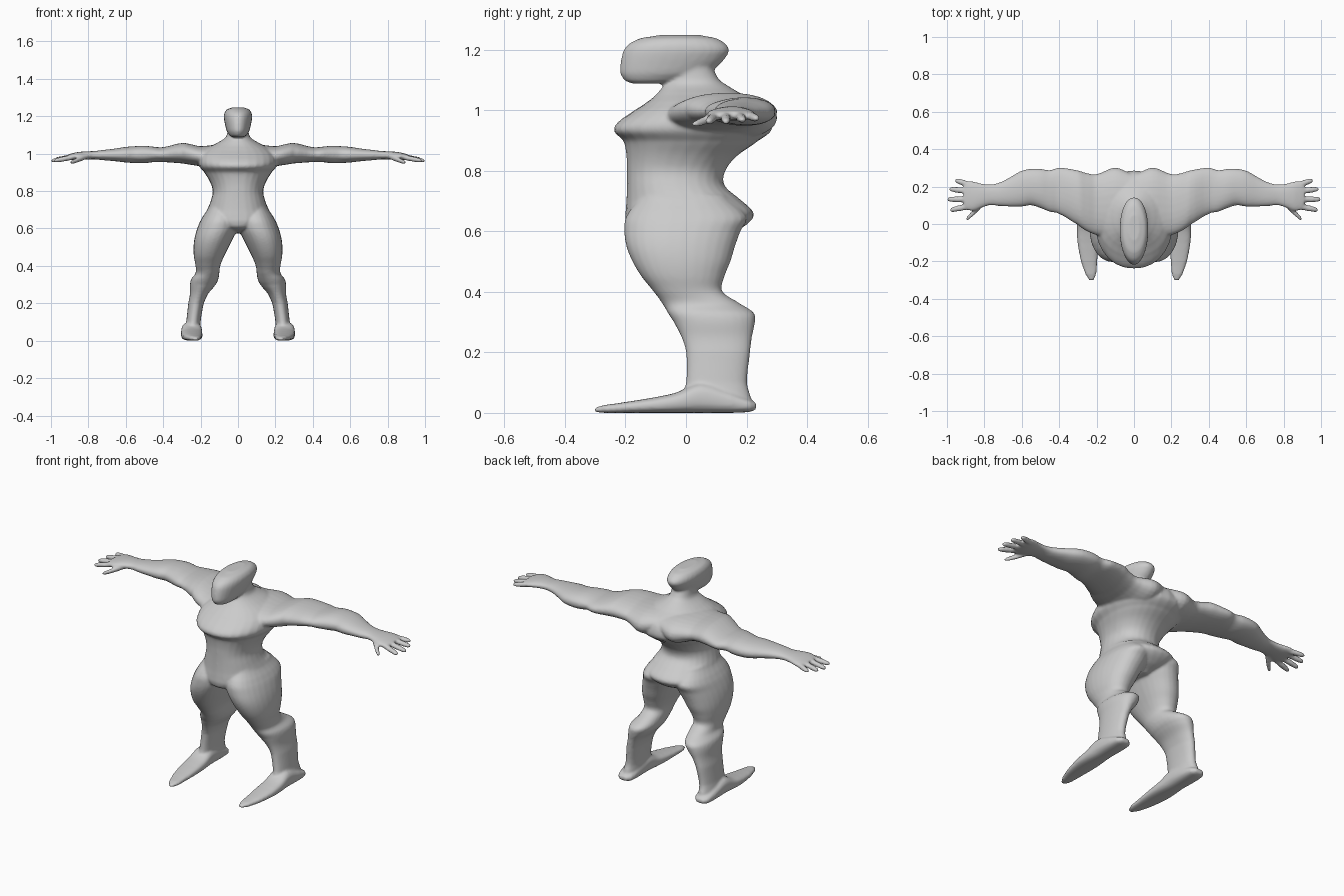
import bpy, bmesh, math

STEPS, SIDES = 4, 28


def spline(rows):
    """Resample cross-section rows with a Catmull-Rom curve."""
    out = []
    for i in range(len(rows) - 1):
        a, b = rows[i], rows[i + 1]
        p = rows[max(i - 1, 0)]
        q = rows[min(i + 2, len(rows) - 1)]
        for s in range(STEPS):
            t = s / STEPS
            row = [0.5 * (2 * v1 + (v2 - v0) * t + (2 * v0 - 5 * v1 + 4 * v2 - v3) * t * t
                          + (3 * v1 - v0 - 3 * v2 + v3) * t ** 3)
                   for v0, v1, v2, v3 in zip(p, a, b, q)]
            row[0] = a[0] + (b[0] - a[0]) * t
            out.append(row)
    return out + [list(rows[-1])]


def loft(bm, axis, rows, side=1, power=2.2):
    """Closed skin through rows of (position, low_u, high_u, low_v, high_v)."""
    u, v = [i for i in range(3) if i != axis]
    rings = []
    for t, u0, u1, v0, v1 in spline(rows):
        ring = []
        for k in range(SIDES):
            a = 2 * math.pi * k / SIDES
            c, s = math.cos(a), math.sin(a)
            co = [0, 0, 0]
            co[axis] = t
            co[u] = (u0 + u1) / 2 + (u1 - u0) / 2 * math.copysign(abs(c) ** (2 / power), c)
            co[v] = (v0 + v1) / 2 + (v1 - v0) / 2 * math.copysign(abs(s) ** (2 / power), s)
            co[0] *= side
            ring.append(bm.verts.new(co))
        rings.append(ring)
    for r0, r1 in zip(rings, rings[1:]):
        for k in range(SIDES):
            n = (k + 1) % SIDES
            bm.faces.new((r0[k], r0[n], r1[n], r1[k]))
    bm.faces.new(rings[0][::-1])
    bm.faces.new(rings[-1])


def centred(rows):
    return [(z, -w, w, f, b) for z, w, f, b in rows]


# Height, half width, front, back
torso = centred([
    (.575, .03, -.08, .10), (.60, .10, -.18, .165), (.63, .165, -.20, .21),
    (.66, .185, -.20, .224), (.70, .165, -.197, .185), (.75, .145, -.195, .128),
    (.80, .135, -.195, .13), (.85, .15, -.197, .17), (.90, .18, -.207, .24),
    (.93, .205, -.238, .28), (.96, .21, -.225, .285), (1.0, .20, -.17, .27),
    (1.03, .165, -.125, .235), (1.05, .125, -.10, .19), (1.08, .075, -.075, .14),
    (1.10, .06, -.06, .11), (1.14, .055, -.05, .09)])
head = centred([
    (1.088, .03, -.18, -.05), (1.097, .045, -.202, .0), (1.12, .06, -.217, .07),
    (1.15, .068, -.217, .11), (1.18, .074, -.212, .135), (1.20, .076, -.205, .143),
    (1.22, .072, -.187, .13), (1.238, .058, -.15, .10), (1.248, .03, -.09, .05)])
# Height, inner, outer, front, back
leg = [
    (.02, .20, .295, -.02, .225), (.05, .20, .288, -.015, .215), (.10, .20, .277, .0, .202),
    (.20, .183, .266, .0, .212), (.25, .16, .257, -.015, .218), (.30, .12, .257, -.04, .228),
    (.33, .105, .25, -.06, .225), (.36, .10, .227, -.078, .18), (.40, .095, .227, -.107, .12),
    (.45, .075, .236, -.147, .127), (.50, .05, .238, -.177, .147), (.55, .025, .232, -.197, .162),
    (.60, .002, .218, -.204, .18), (.65, .0, .196, -.197, .20), (.72, .02, .155, -.15, .13)]
# Depth, inner, outer, sole, instep
foot = [
    (-.302, .215, .24, .003, .018), (-.27, .202, .26, .0, .026), (-.20, .196, .284, .0, .036),
    (-.10, .19, .302, .0, .052), (-.03, .19, .305, .0, .068), (.05, .193, .303, .0, .10),
    (.15, .197, .30, .0, .07), (.21, .205, .292, .003, .045), (.232, .225, .275, .01, .035)]
# Sideways position, front, back, underside, top
arm = [
    (.0, -.08, .265, .93, 1.05), (.10, -.08, .302, .90, 1.05), (.20, -.06, .267, .93, 1.04),
    (.25, -.04, .272, .94, 1.05), (.30, -.005, .287, .948, 1.057), (.40, .053, .302, .955, 1.035),
    (.45, .065, .288, .955, 1.037), (.50, .085, .295, .949, 1.042), (.55, .10, .295, .95, 1.04),
    (.60, .093, .285, .953, 1.036), (.66, .093, .252, .96, 1.027), (.72, .096, .222, .965, 1.02),
    (.77, .10, .212, .97, 1.014), (.82, .085, .217, .968, 1.012), (.86, .07, .228, .966, 1.008),
    (.895, .075, .228, .968, 1.0), (.91, .09, .21, .975, .995)]
# Root x, y, z then tip x, y, z
digits = [
    (.86, .205, .985, .957, .233, .972), (.86, .172, .987, .988, .187, .967),
    (.86, .132, .987, 1.0, .132, .962), (.86, .098, .985, .985, .075, .962),
    (.80, .115, .987, .898, .025, .952)]


def digit(x0, y0, z0, x1, y1, z1):
    rows = []
    for t, r in ((0, .016), (.4, .0165), (.75, .0155), (.94, .012), (1, .006)):
        x, y, z = (a + (b - a) * t for a, b in ((x0, x1), (y0, y1), (z0, z1)))
        rows.append((x, y - r, y + r, z - r * .85, z + r * .85))
    return rows


bm = bmesh.new()
loft(bm, 2, torso)
loft(bm, 2, head, power=2.1)
for side in (1, -1):
    loft(bm, 2, leg, side)
    loft(bm, 1, foot, side, 2.6)
    loft(bm, 0, arm, side)
    for d in digits:
        loft(bm, 0, digit(*d), side, 2)
bmesh.ops.recalc_face_normals(bm, faces=bm.faces)
mesh = bpy.data.meshes.new("body")
bm.to_mesh(mesh)
bm.free()
body = bpy.data.objects.new("body", mesh)
bpy.context.collection.objects.link(body)

# One plain clay colour
clay = bpy.data.materials.new("clay grey")
clay.diffuse_color = (.6, .6, .6, 1)
mesh.materials.append(clay)

# Fuse the limbs into one smooth skin
fuse = body.modifiers.new("fuse", 'REMESH')
fuse.mode = 'VOXEL'
fuse.voxel_size = .0065
fuse.use_smooth_shade = True
soften = body.modifiers.new("soften", 'SMOOTH')
soften.factor = .5
soften.iterations = 6
